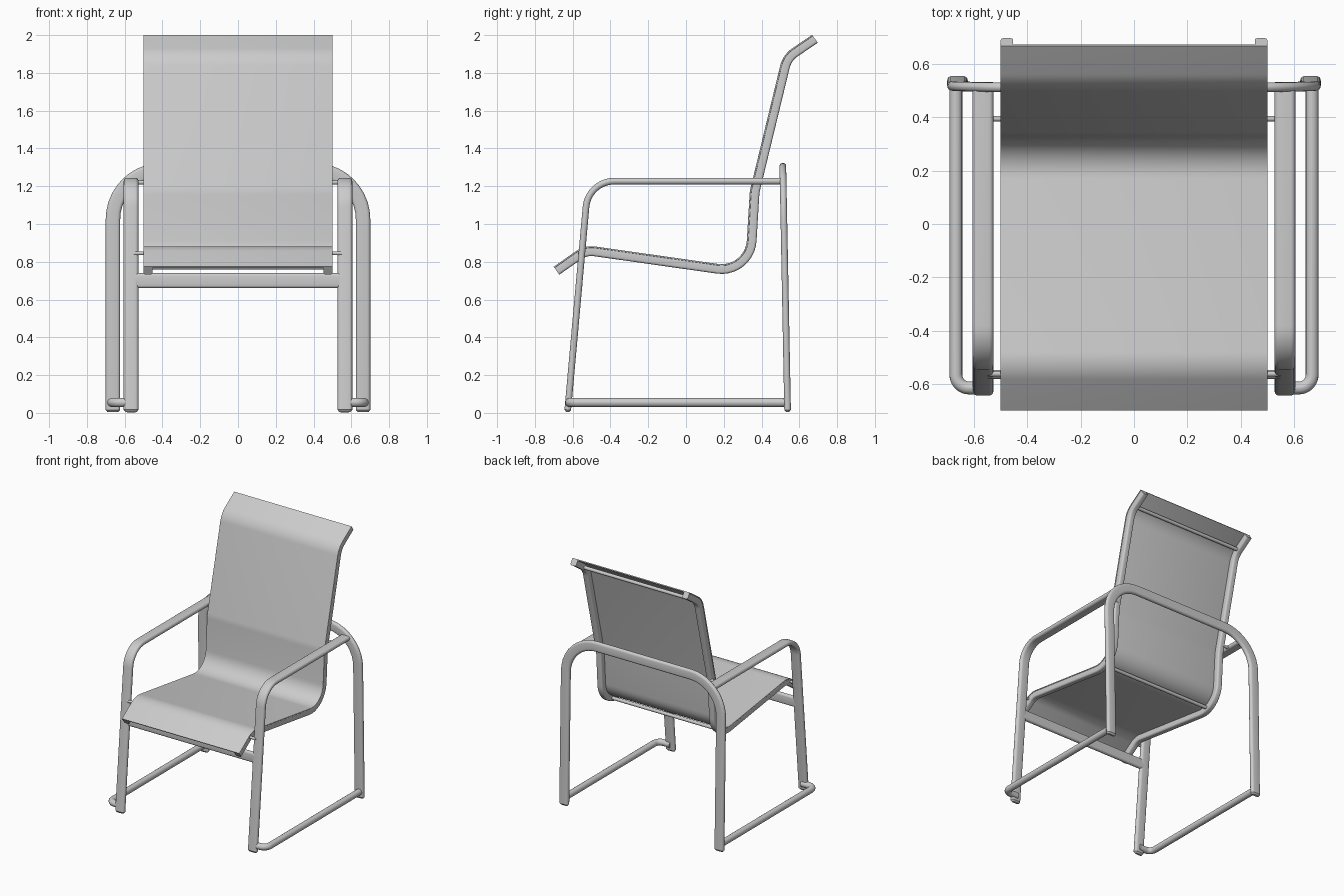
import bpy, bmesh, math
from mathutils import Vector

if "Cube" in bpy.data.objects:
    bpy.data.objects.remove(bpy.data.objects["Cube"])

metal = bpy.data.materials.new("light grey")
metal.diffuse_color = (0.6, 0.6, 0.6, 1)
metal.use_nodes = True
metal.node_tree.nodes["Principled BSDF"].inputs["Base Color"].default_value = metal.diffuse_color


def fillet(points, steps=10):
    """Turn (x, y, z, radius) corners into a rounded path."""
    out = []
    for i, p in enumerate(points):
        c = Vector(p[:3])
        r = p[3] if len(p) > 3 else 0
        if r == 0 or i in (0, len(points) - 1):
            out.append(c)
            continue
        a = (Vector(points[i - 1][:3]) - c).normalized()
        b = (Vector(points[i + 1][:3]) - c).normalized()
        turn = math.pi - a.angle(b)
        mid = (a + b).normalized()
        centre = c + mid * (r / math.cos(turn / 2))
        along = (b - a).normalized()
        for k in range(steps + 1):
            ang = turn * (k / steps - 0.5)
            out.append(centre + r * (along * math.sin(ang) - mid * math.cos(ang)))
    return out


def section(hw, hh, r, n=4):
    """Rounded rectangle outline."""
    pts = []
    for q, (sx, sy) in enumerate(((1, 1), (-1, 1), (-1, -1), (1, -1))):
        for k in range(n + 1):
            a = math.pi / 2 * (q + k / n)
            p = Vector((sx * (hw - r) + r * math.cos(a), sy * (hh - r) + r * math.sin(a)))
            if not pts or (p - pts[-1]).length > 1e-5:
                pts.append(p)
    if (pts[0] - pts[-1]).length < 1e-5:
        pts.pop()
    return pts


def tube(name, corners, side, hw, hh, r, offset=0.0, cap=0.0):
    """Sweep a rounded section along a path; hw is measured along side."""
    path = fillet(corners)
    side = Vector(side).normalized()
    tangents = []
    for i in range(len(path)):
        tangents.append((path[min(i + 1, len(path) - 1)] - path[max(i - 1, 0)]).normalized())
    rings = [(p, t, 0.0) for p, t in zip(path, tangents)]
    if cap:  # softened tube ends
        first, last = rings[0], rings[-1]
        rings[0] = (first[0] + first[1] * cap, first[1], 0.0)
        rings[-1] = (last[0] - last[1] * cap, last[1], 0.0)
        for f, d in ((0.3, 0.3), (0.8, 1.0)):
            rings.insert(0, (first[0] + first[1] * cap * (1 - d), first[1], cap * f))
            rings.append((last[0] - last[1] * cap * (1 - d), last[1], cap * f))
    bm = bmesh.new()
    loops = []
    for p, t, inset in rings:
        n = side.cross(t).normalized()
        fx, fy = (hw - inset) / hw, (hh - inset) / hh
        loops.append([bm.verts.new(p + side * q.x * fx + n * (q.y * fy + offset))
                      for q in section(hw, hh, r)])
    for a, b in zip(loops, loops[1:]):
        for j in range(len(a)):
            k = (j + 1) % len(a)
            bm.faces.new((a[j], a[k], b[k], b[j]))
    bm.faces.new(loops[0])
    bm.faces.new(loops[-1])
    bmesh.ops.recalc_face_normals(bm, faces=bm.faces)
    mesh = bpy.data.meshes.new(name)
    bm.to_mesh(mesh)
    bm.free()
    mesh.materials.append(metal)
    obj = bpy.data.objects.new(name, mesh)
    bpy.context.collection.objects.link(obj)
    bpy.ops.object.select_all(action='DESELECT')
    obj.select_set(True)
    bpy.context.view_layer.objects.active = obj
    bpy.ops.object.shade_smooth_by_angle()
    return obj


X, Y, Z = (1, 0, 0), (0, 1, 0), (0, 0, 1)

# Side profile shared by the seat rails and the sling: y, z, bend radius
profile = [(-0.685, 0.752, 0), (-0.53, 0.861, 0.12), (0.338, 0.738, 0.16),
           (0.364, 1.17, 0.2), (0.536, 1.88, 0.13), (0.683, 1.98, 0)]


def at_x(x):
    return [(x, y, z, r) for y, z, r in profile]


# Sling stretched over the rails
tube("sling", at_x(0), X, 0.501, 0.004, 0.002, offset=0.0225)

for s, label in ((-1, "left"), (1, "right")):
    # Seat and back rail
    tube(label + "_seat_rail", at_x(s * 0.4765), X, 0.0235, 0.025, 0.012)
    # Front leg running into the armrest
    x = s * 0.566
    tube(label + "_front_leg_and_arm",
         [(x, -0.627, 0.004), (x, -0.517, 1.227, 0.15), (x, 0.512, 1.227)],
         X, 0.039, 0.0175, 0.017, cap=0.012)
    # Floor runner, turning in to the front leg
    tube(label + "_runner",
         [(s * 0.56, -0.615, 0.055), (s * 0.668, -0.615, 0.055, 0.05), (s * 0.668, 0.535, 0.055)],
         Z, 0.024, 0.024, 0.0235)
    # Pegs joining the rails to the arm frame
    for name, y, z in (("front_peg", -0.562, 0.845), ("rear_peg", 0.395, 1.22)):
        tube(label + "_" + name, [(s * 0.48, y, z), (s * 0.55, y, z)], Z, 0.010, 0.010, 0.0095)

# Rear hoop forming both back legs
tube("rear_hoop",
     [(-0.662, 0.538, 0.004), (-0.662, 0.513, 1.285, 0.26),
      (0.662, 0.513, 1.285, 0.26), (0.662, 0.538, 0.004)],
     (0, 1, 0.02), 0.0175, 0.0385, 0.017, cap=0.012)

# Flat bar between the front legs
tube("front_crossbar", [(-0.55, -0.564, 0.7), (0.55, -0.564, 0.7)], Z, 0.04, 0.0165, 0.016)

# Thin bars between the rails, behind the sling
for name, y, z in (("top_crossbar", 0.585, 1.907), ("lower_crossbar", 0.245, 0.772)):
    tube(name, [(-0.47, y, z), (0.47, y, z)], Z, 0.013, 0.013, 0.0125)
